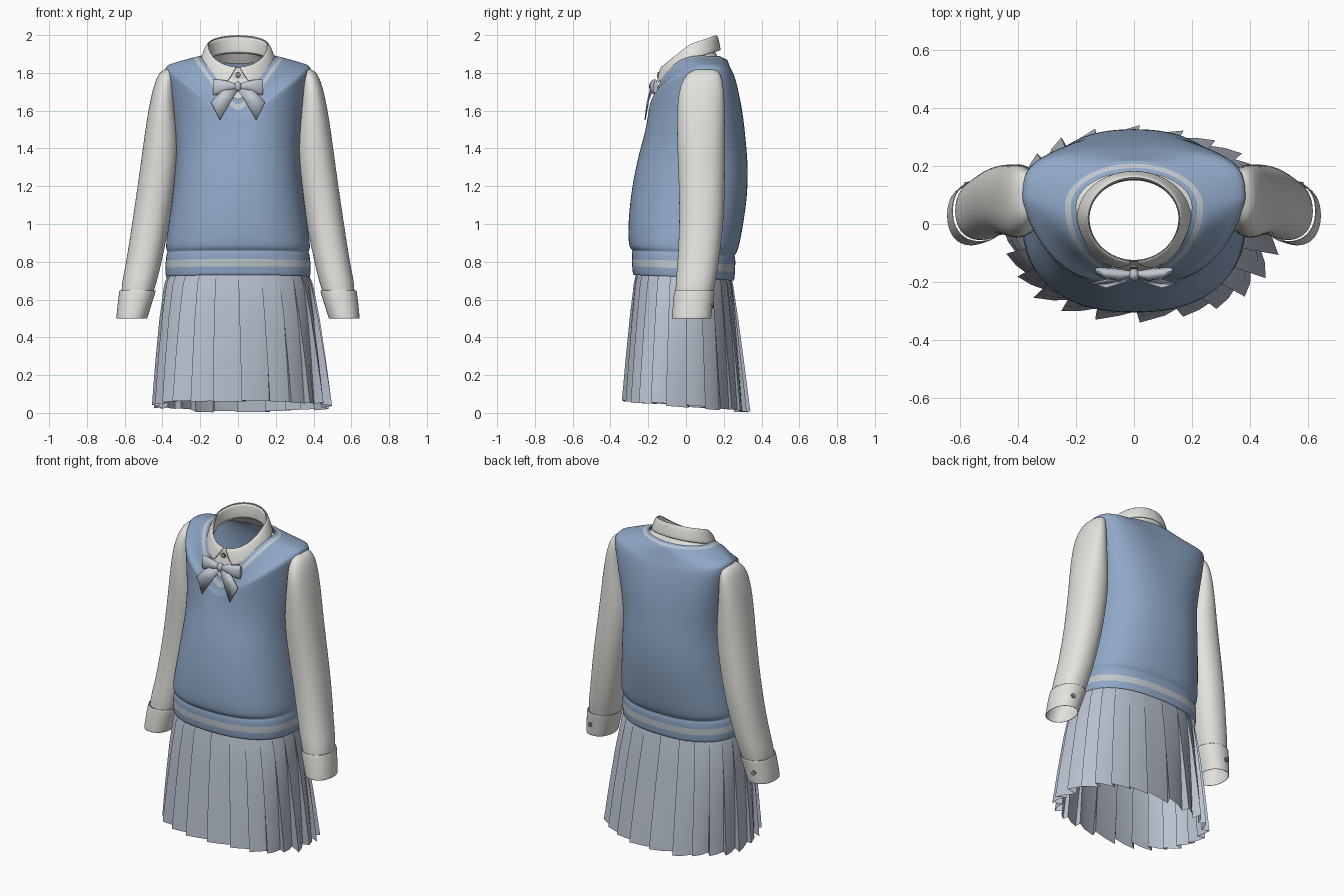
import bpy, bmesh, math, random
from mathutils import Vector

random.seed(4)
if "Cube" in bpy.data.objects:
    bpy.data.objects.remove(bpy.data.objects["Cube"])


def material(name, r, g, b):
    m = bpy.data.materials.new(name)
    m.use_nodes = True
    m.diffuse_color = (r, g, b, 1)
    m.node_tree.nodes["Principled BSDF"].inputs["Base Color"].default_value = (r, g, b, 1)
    return m


BLUE = material("knit blue", 0.275, 0.386, 0.565)
STRIPE = material("stripe grey", 0.53, 0.57, 0.61)
WHITE = material("shirt white", 0.77, 0.765, 0.73)
PLEAT = material("skirt grey blue", 0.49, 0.54, 0.63)
RIBBON = material("ribbon grey", 0.53, 0.575, 0.635)
BUTTON = material("button grey", 0.25, 0.25, 0.25)


def power(v, e):
    return math.copysign(abs(v) ** e, v)


def oval(w, front, back, zs, zf=None, zb=None, c=0.0, x=0.0, p=2.0, q=1.0, k=1.0,
         tilt=False, n=40, gap=None):
    """Closed outline whose height runs from zs at the sides to zf in front, zb behind.
    Tilt makes the height follow y; a gap in degrees leaves the front centre open."""
    zf = zs if zf is None else zf
    zb = zs if zb is None else zb
    pts = []
    for i in range(n):
        a = math.tau * i / n
        if gap is not None:
            g = math.radians(gap)
            a = -math.pi / 2 + g + (math.tau - 2 * g) * i / (n - 1)
        cx, sy = power(math.cos(a), 2 / p), power(math.sin(a), 2 / p)
        end, zend, bend = (back, zb, 1) if sy > 0 else (front, zf, q)
        side = 1 - abs(sy) if tilt else abs(cx) ** k
        pts.append((x + w * cx, c + (end - c) * abs(sy) ** bend, zend + (zs - zend) * side))
    return pts


def loft(name, rings, mats, stripes=(), closed=True, cap=False, subsurf=0, thick=0.0, angle=None):
    """Skin a stack of equal outlines; rows listed in stripes get the second material."""
    bm = bmesh.new()
    rows = [[bm.verts.new(p) for p in r] for r in rings]
    n = len(rows[0])
    for j in range(len(rows) - 1):
        for i in range(n if closed else n - 1):
            m = (i + 1) % n
            f = bm.faces.new((rows[j][i], rows[j][m], rows[j + 1][m], rows[j + 1][i]))
            f.material_index = int(j in stripes)
    if cap:
        bm.faces.new(rows[0])
        bm.faces.new(rows[-1])
    bmesh.ops.recalc_face_normals(bm, faces=bm.faces[:])
    me = bpy.data.meshes.new(name)
    bm.to_mesh(me)
    bm.free()
    for m in mats:
        me.materials.append(m)
    ob = bpy.data.objects.new(name, me)
    bpy.context.collection.objects.link(ob)
    me.shade_smooth()
    if angle:
        bpy.ops.object.select_all(action="DESELECT")
        ob.select_set(True)
        bpy.context.view_layer.objects.active = ob
        bpy.ops.object.shade_smooth_by_angle(angle=math.radians(angle))
    if thick:
        s = ob.modifiers.new("thickness", "SOLIDIFY")
        s.thickness, s.offset = thick, 0
    if subsurf:
        s = ob.modifiers.new("smooth", "SUBSURF")
        s.levels = s.render_levels = subsurf


def button(name, loc, normal):
    bpy.ops.mesh.primitive_cylinder_add(vertices=16, radius=0.014, depth=0.008, location=loc)
    ob = bpy.context.object
    ob.name = name
    ob.rotation_euler = Vector(normal).to_track_quat("Z", "Y").to_euler()
    ob.data.materials.append(BUTTON)


# Vest: ribbed hem, body, shoulders, then the V neck trim
body = [(0.72, 0.38, -0.277, 0.252), (0.725, 0.384, -0.282, 0.257), (0.765, 0.386, -0.286, 0.26),
        (0.805, 0.384, -0.288, 0.262), (0.84, 0.38, -0.288, 0.262), (0.85, 0.372, -0.282, 0.255),
        (0.862, 0.38, -0.296, 0.266), (0.89, 0.384, -0.306, 0.28), (1.0, 0.368, -0.307, 0.302),
        (1.15, 0.348, -0.293, 0.325), (1.3, 0.332, -0.267, 0.330), (1.43, 0.330, -0.234, 0.318)]
rings = []
for z, w, f, b in body:
    t = min(1, max(0, (z - 0.8) / 0.6))
    rings.append(oval(w, f, b, z, z + 0.01 * (1 - t), z - 0.02 * (1 - t), c=0.08 * t,
                      p=2.4 - 0.1 * t, tilt=True))
rings.append(oval(0.352, -0.217, 0.302, 1.6, 1.48, 1.59, c=0.085, p=2.7, q=1.5))
rings.append(oval(0.380, -0.206, 0.275, 1.77, 1.52, 1.71, c=0.09, p=3.2, q=2.4))
rings.append(oval(0.390, -0.203, 0.258, 1.83, 1.53, 1.765, c=0.09, p=3.2, q=2.5))
rings.append(oval(0.368, -0.200, 0.248, 1.846, 1.54, 1.785, c=0.09, p=3.0, q=2.4, k=1.1))


def neckline(t):
    """Neck opening, from the outer seam of the trim (0) to its inner edge (1)."""
    return oval(0.255 - 0.055 * t, -0.192 + 0.024 * t, 0.22 - 0.04 * t, 1.877 + 0.014 * t,
                1.57 + 0.085 * t, 1.868 + 0.02 * t, c=0.06, k=1.25)


first = len(rings)
rings += [neckline(t) for t in (0, 0.06, 0.25, 0.68, 1)]
loft("vest", rings, [BLUE, STRIPE], stripes=(2, first + 2), subsurf=2)

# Shirt front and yoke showing inside the neckline
loft("shirt_yoke", [oval(0.222, -0.163, 0.19, 1.855, 1.61, 1.85, c=0.06, k=1.25),
                    oval(0.19, -0.148, 0.172, 1.868, 1.68, 1.88, c=0.05, k=1.1),
                    oval(0.16, -0.130, 0.155, 1.875, 1.77, 1.91, c=0.02, tilt=True)],
     [WHITE], subsurf=1)

# Collar: inner stand and folded outer leaf with points
loft("collar_stand", [oval(0.157, -0.128, 0.152, 1.86, 1.76, 1.90, c=0.02, tilt=True),
                      oval(0.156, -0.126, 0.158, 1.95, 1.83, 1.997, c=0.02, tilt=True)],
     [WHITE], thick=0.006, subsurf=1)
loft("collar_leaf", [oval(0.157, -0.128, 0.160, 1.952, 1.832, 2.0, c=0.02, gap=2, tilt=True),
                     oval(0.167, -0.138, 0.167, 1.942, 1.82, 1.99, c=0.02, gap=4, tilt=True),
                     oval(0.184, -0.150, 0.175, 1.905, 1.785, 1.955, c=0.02, gap=10, tilt=True),
                     oval(0.197, -0.162, 0.182, 1.868, 1.735, 1.918, c=0.02, gap=18, tilt=True)],
     [WHITE], closed=False, thick=0.007, subsurf=1)
button("collar_button", (0, -0.148, 1.79), (0, -1, 0.2))

# Sleeves and cuffs: height, inner x, outer x, front y, back y
sleeve = [(1.82, 0.35, 0.38, 0.06, 0.14), (1.808, 0.335, 0.415, 0.015, 0.18), (1.74, 0.335, 0.446, -0.035, 0.2),
          (1.6, 0.325, 0.477, -0.05, 0.207), (1.4, 0.302, 0.505, -0.047, 0.207),
          (1.2, 0.328, 0.532, -0.038, 0.207), (1.0, 0.362, 0.562, -0.035, 0.2),
          (0.8, 0.403, 0.592, -0.045, 0.175), (0.7, 0.428, 0.614, -0.055, 0.158), (0.645, 0.445, 0.617, -0.056, 0.146)]
cuff = [(0.648, 0.437, 0.626, -0.061, 0.151), (0.645, 0.436, 0.627, -0.062, 0.152),
        (0.58, 0.457, 0.636, -0.068, 0.142), (0.503, 0.481, 0.643, -0.073, 0.132), (0.5, 0.482, 0.643, -0.073, 0.132)]


def tube(rows, side):
    return [oval((xo - xi) / 2, f, b, z, c=(f + b) / 2, x=side * (xo + xi) / 2, p=2.2, n=24)
            for z, xi, xo, f, b in rows]


for side, word in ((1, "left"), (-1, "right")):
    loft(word + "_sleeve", tube(sleeve, side), [WHITE], subsurf=2)
    loft(word + "_cuff", tube(cuff, side), [WHITE], thick=0.004, subsurf=1)
    button(word + "_cuff_button", (side * 0.57, 0.142, 0.57), (side * 0.15, 1, 0))

# Skirt: overlapping knife pleats that open towards the hem
PLEATS = 24
swing = [random.uniform(0.5, 1.6) for _ in range(PLEATS)]
drop = [random.uniform(-0.008, 0.008) for _ in range(PLEATS)]


def pleat_ring(t):
    pts = []
    w = 0.345 + 0.112 * t ** 0.5
    front, back = 0.25 + 0.066 * t ** 0.6, 0.222 + 0.093 * t ** 0.75
    for i in range(PLEATS):
        for shift, out in ((0.0, 1), (0.55, 0.1), (1.12, -1)):
            a = math.tau * (i + shift) / PLEATS
            r = 1 + out * (0.006 + 0.05 * t * swing[i])
            cx, sy = power(math.cos(a), 0.86), power(math.sin(a), 0.86)
            hem = 0.036 - 0.027 * sy + drop[i]
            pts.append((0.02 * t + w * r * cx, (back if sy > 0 else front) * r * sy,
                        0.8 + (hem - 0.8) * t))
    return pts


loft("pleated_skirt", [pleat_ring(t) for t in (0, 0.16, 0.4, 0.7, 1)], [PLEAT], angle=30)

# Ribbon bow: puffed loops, hanging tails and a centre knot
for side, word in ((1, "left"), (-1, "right")):
    loops = []
    for x, zc, h, d, y in ((0.008, 1.728, 0.014, 0.01, -0.172), (0.05, 1.731, 0.026, 0.02, -0.175),
                           (0.10, 1.726, 0.04, 0.02, -0.17), (0.133, 1.722, 0.043, 0.01, -0.16)):
        loops.append([(side * x, y + d * math.cos(a), zc + h * math.sin(a))
                      for a in (math.tau * i / 12 for i in range(12))])
    loft(word + "_bow_loop", loops, [RIBBON], cap=True, angle=50)
    tail = [[(0.0, -0.178, 1.705), (0.03, -0.174, 1.735)],
            [(0.035, -0.198, 1.655), (0.09, -0.192, 1.70)],
            [(0.096, -0.217, 1.55), (0.143, -0.205, 1.645)]]
    loft(word + "_bow_tail", [[(side * x, y, z) for x, y, z in r] for r in tail],
         [RIBBON], closed=False, thick=0.006)
bpy.ops.mesh.primitive_uv_sphere_add(segments=16, ring_count=10, location=(0, -0.175, 1.728))
knot = bpy.context.object
knot.name = "bow_knot"
knot.scale = (0.019, 0.021, 0.026)
knot.data.shade_smooth()
knot.data.materials.append(RIBBON)
